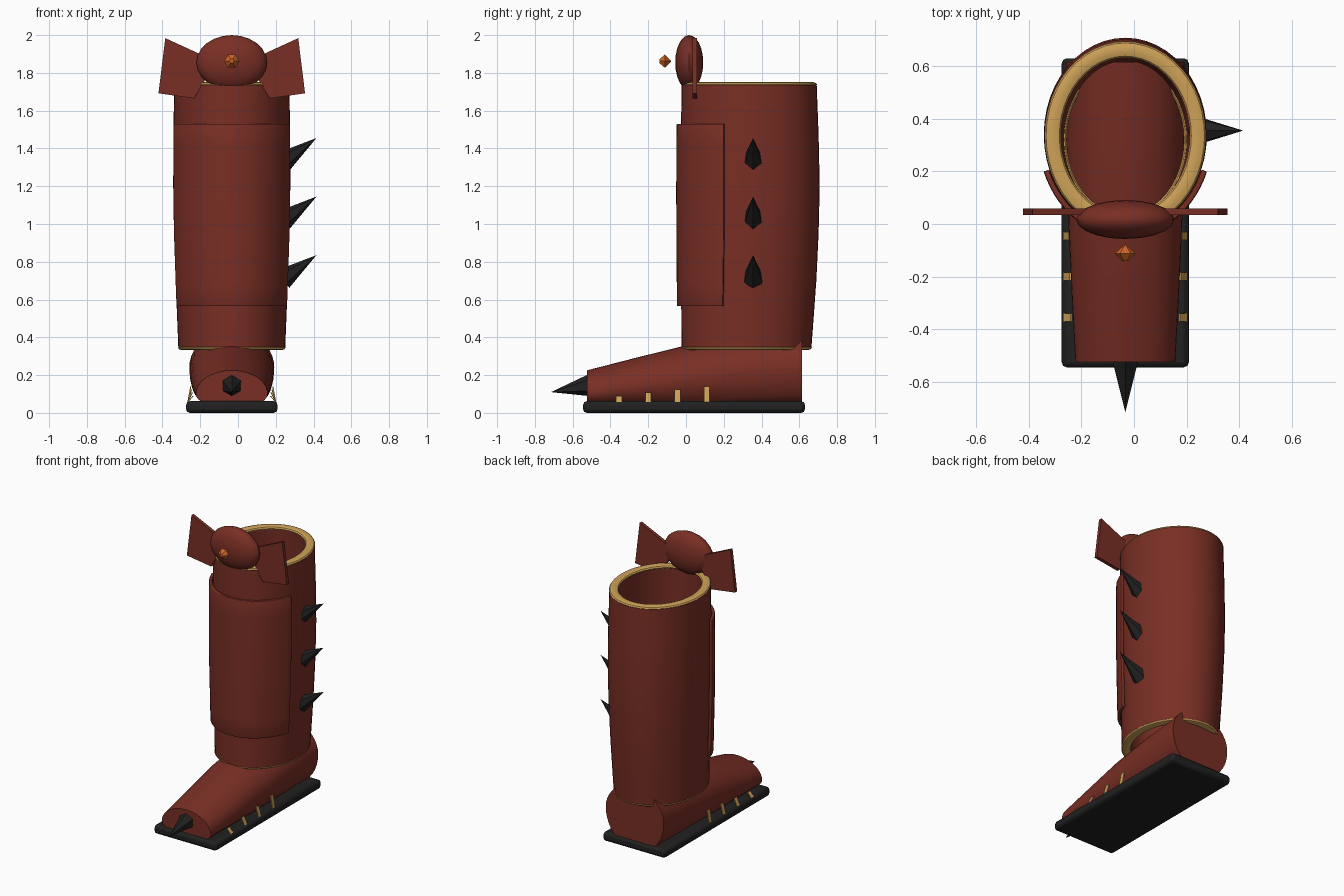
import bpy, bmesh, math
from mathutils import Vector

if "Cube" in bpy.data.objects:
    bpy.data.objects.remove(bpy.data.objects["Cube"])

CX = -0.033  # boot centre line


def material(name, rgb):
    m = bpy.data.materials.new(name)
    m.diffuse_color = (*rgb, 1)
    m.use_nodes = True
    m.node_tree.nodes["Principled BSDF"].inputs["Base Color"].default_value = m.diffuse_color
    return m


RED = material("red_leather", (0.19, 0.028, 0.018))
GOLD = material("gold_trim", (0.62, 0.36, 0.10))
BLACK = material("black_rubber", (0.015, 0.015, 0.015))
AMBER = material("amber", (0.62, 0.13, 0.02))


def finish(name, bm, mat, smooth=True, bevel=0):
    bmesh.ops.recalc_face_normals(bm, faces=bm.faces[:])
    me = bpy.data.meshes.new(name)
    bm.to_mesh(me)
    bm.free()
    ob = bpy.data.objects.new(name, me)
    bpy.context.collection.objects.link(ob)
    me.materials.append(mat)
    if bevel:
        b = ob.modifiers.new("bevel", "BEVEL")
        b.width, b.segments = bevel, 2
    bpy.ops.object.select_all(action="DESELECT")
    ob.select_set(True)
    bpy.context.view_layer.objects.active = ob
    if smooth:
        bpy.ops.object.shade_smooth_by_angle(angle=math.radians(35))
    return ob


def loft(rings, wrap=False, caps=False, closed=True):
    """Skin a list of point rings with quads."""
    bm = bmesh.new()
    vs = [[bm.verts.new(p) for p in r] for r in rings]
    n, k = len(rings[0]), len(rings)
    for i in range(k if wrap else k - 1):
        a, b = vs[i], vs[(i + 1) % k]
        for j in range(n if closed else n - 1):
            bm.faces.new((a[j], a[(j + 1) % n], b[(j + 1) % n], b[j]))
    if caps:
        bm.faces.new(vs[0])
        bm.faces.new(vs[-1])
    return bm


# Shaft outline: height, half width, front y, back y
SHAFT = [(0.345, 0.283, -0.024, 0.664), (0.52, 0.29, -0.025, 0.677),
         (0.7, 0.297, -0.026, 0.69), (0.95, 0.306, -0.028, 0.702),
         (1.2, 0.31, -0.029, 0.708), (1.47, 0.309, -0.027, 0.702),
         (1.735, 0.305, -0.023, 0.692)]


def shaft_at(z):
    for a, b in zip(SHAFT, SHAFT[1:]):
        if z <= b[0]:
            t = max(0, (z - a[0]) / (b[0] - a[0]))
            return [p + (q - p) * t for p, q in zip(a[1:], b[1:])]
    return SHAFT[-1][1:]


def oval(z, off=0.0, a0=0, a1=360, n=48, src=None):
    rx, f, b = shaft_at(z if src is None else src)
    cy, ry = (f + b) / 2, (b - f) / 2
    steps = n if a1 - a0 == 360 else n - 1
    angs = [math.radians(a0 + (a1 - a0) * i / steps) for i in range(n)]
    return [(CX + (rx + off) * math.cos(t), cy + (ry + off) * math.sin(t), z) for t in angs]


# Hollow shaft
zs = [s[0] for s in SHAFT]
finish("shaft", loft([oval(z) for z in zs] + [oval(z, -0.05) for z in reversed(zs)], wrap=True), RED)

# Gold rims at the shaft ends
for name, z0, zc in (("top_rim", 1.735, 1.738), ("bottom_rim", 0.345, 0.345)):
    rings = []
    for i in range(10):
        t = 2 * math.pi * i / 10
        rings.append(oval(zc + 0.014 * math.sin(t), -0.029 + 0.031 * math.cos(t), src=z0))
    finish(name, loft(rings, wrap=True), GOLD)

# Shin guard wrapped round the front
gz = [0.565 + 0.965 * i / 8 for i in range(9)]
rings = [oval(z, 0.013, 201, 339, 29) for z in gz]
guard = loft(rings, closed=False)
ob = finish("shin_guard", guard, RED)
s = ob.modifiers.new("thickness", "SOLIDIFY")
s.thickness, s.offset = 0.02, 0
b = ob.modifiers.new("bevel", "BEVEL")
b.width, b.segments = 0.004, 2

# Foot: y, half width, centre z, rise above, drop below
FOOT = [(-0.525, 0.19, 0.10, 0.125, 0.075), (-0.26, 0.204, 0.138, 0.155, 0.13),
        (0.0, 0.216, 0.175, 0.182, 0.18), (0.3, 0.223, 0.212, 0.19, 0.22),
        (0.615, 0.225, 0.24, 0.2, 0.25)]
rings = []
for y, w, c, up, dn in FOOT:
    ring = []
    for i in range(40):
        t = 2 * math.pi * i / 40
        sn = math.sin(t)
        ring.append((CX + w * math.cos(t), y, max(0.05, c + sn * (up if sn > 0 else dn))))
    rings.append(ring)
finish("foot", loft(rings, caps=True), RED)


def box(lo, hi):
    bm = bmesh.new()
    bmesh.ops.create_cube(bm, size=1)
    for v in bm.verts:
        v.co = [(l + h) / 2 + c * (h - l) for l, h, c in zip(lo, hi, v.co)]
    return bm


# Sole
finish("sole", box((CX - 0.242, -0.545, 0), (CX + 0.242, 0.63, 0.062)), BLACK, bevel=0.02)

# Gold welt strips along both sides of the foot
for i in range(4):
    y, top = -0.355 + 0.155 * i, 0.09 + 0.017 * i
    for side in (-1, 1):
        bm = box((-0.003, y - 0.015, 0.058), (0.003, y + 0.015, top))
        for v in bm.verts:
            lean = 0.232 if v.co.z < 0.06 else 0.205 + 0.004 * i
            v.co.x = CX + side * (lean + v.co.x)
        finish("welt_strip", bm, GOLD, smooth=False)


def spike(name, base, tip, r, sides=6):
    base, tip = Vector(base), Vector(tip)
    d = tip - base
    bm = bmesh.new()
    bmesh.ops.create_cone(bm, cap_ends=True, segments=sides, radius1=r, radius2=0, depth=d.length)
    rot = d.to_track_quat("Z", "Y").to_matrix()
    bmesh.ops.transform(bm, matrix=rot.to_4x4(), verts=bm.verts)
    bmesh.ops.translate(bm, vec=(base + tip) / 2, verts=bm.verts)
    bmesh.ops.remove_doubles(bm, verts=bm.verts, dist=1e-5)
    finish(name, bm, BLACK, smooth=False)


# Side spikes and toe spike
for i in range(3):
    z = 0.31 * i
    spike("side_spike", (0.238, 0.355, 0.708 + z), (0.415, 0.355, 0.835 + z), 0.057)
spike("toe_spike", (CX, -0.50, 0.147), (CX, -0.715, 0.11), 0.061)

# Crest: flattened ball
bm = bmesh.new()
bmesh.ops.create_uvsphere(bm, u_segments=20, v_segments=12, radius=1)
for v in bm.verts:
    v.co = (CX + 0.187 * v.co.x, 0.017 + 0.074 * v.co.y, 1.855 + 0.145 * v.co.z)
finish("crest", bm, RED)

# Crest wings
WING = [(0.352, 1.984), (0.388, 1.692), (0.2, 1.665), (0.125, 1.79), (0.125, 1.88)]
for side in (-1, 1):
    rings = [[(CX + side * x, y, z) for x, z in WING] for y in (0.034, 0.058)]
    finish("crest_wing", loft(rings, caps=True), RED, smooth=False)

# Gem floating in front of the crest
rings = []
for y, r in ((-0.141, 0.012), (-0.112, 0.04), (-0.079, 0.003)):
    rings.append([(CX + r * math.cos(math.pi * i / 3), y, 1.862 + r * math.sin(math.pi * i / 3)) for i in range(6)])
finish("gem", loft(rings, caps=True), AMBER, smooth=False)
